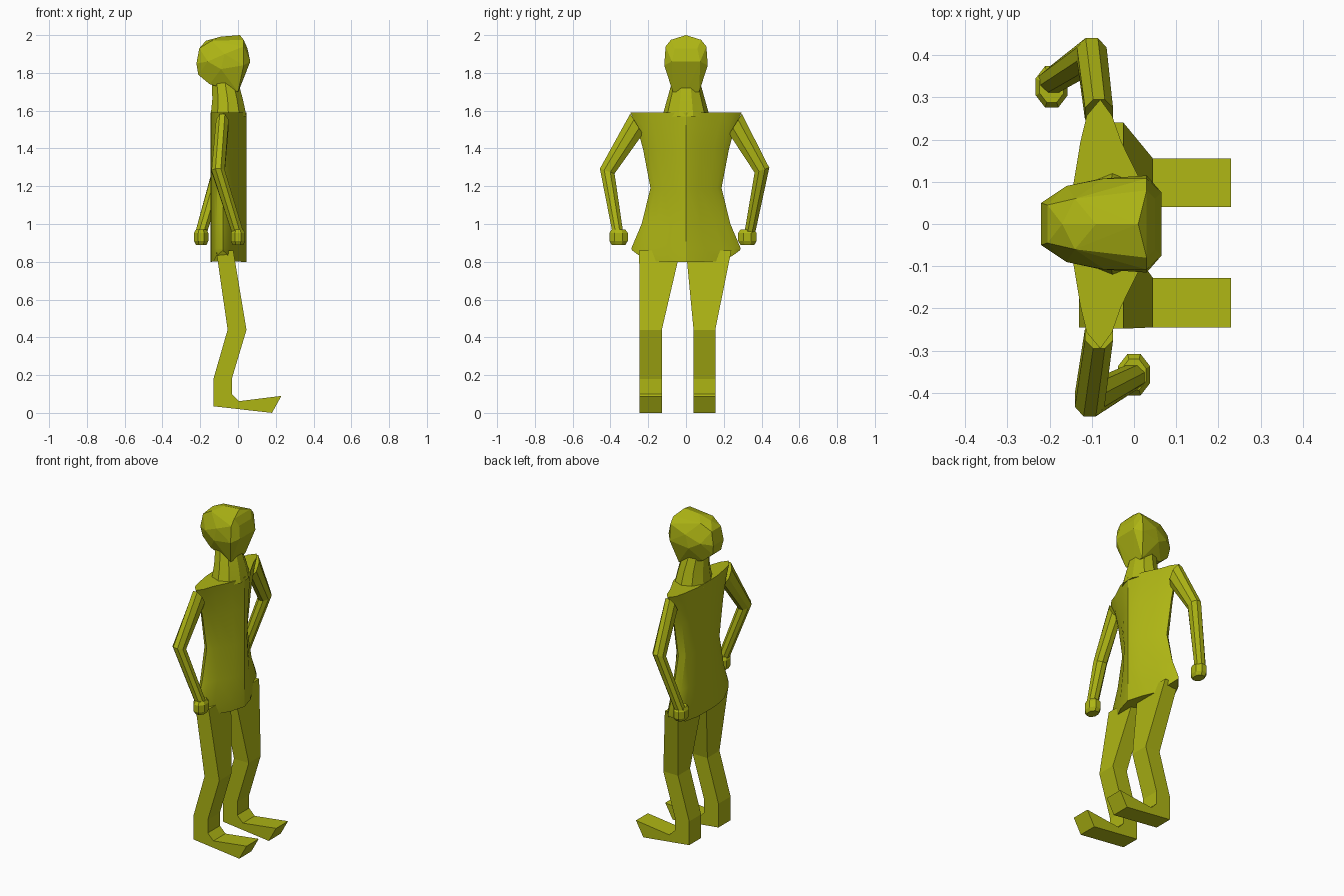
import bpy, bmesh, math
from mathutils import Vector

if "Cube" in bpy.data.objects:
    bpy.data.objects.remove(bpy.data.objects["Cube"])

olive = bpy.data.materials.new("olive")
olive.diffuse_color = (0.42, 0.46, 0.007, 1)
olive.use_nodes = True
olive.node_tree.nodes["Principled BSDF"].inputs["Base Color"].default_value = olive.diffuse_color


def finish(name, bm, angle=None):
    bmesh.ops.recalc_face_normals(bm, faces=bm.faces)
    me = bpy.data.meshes.new(name)
    bm.to_mesh(me)
    bm.free()
    me.materials.append(olive)
    ob = bpy.data.objects.new(name, me)
    bpy.context.collection.objects.link(ob)
    if angle:
        bpy.ops.object.select_all(action='DESELECT')
        ob.select_set(True)
        bpy.context.view_layer.objects.active = ob
        bpy.ops.object.shade_smooth_by_angle(angle=math.radians(angle))
    return ob


def loft(name, rings, angle=None):
    """Skin a stack of equal-length rings and cap both ends."""
    bm = bmesh.new()
    vs = [[bm.verts.new(p) for p in r] for r in rings]
    n = len(vs[0])
    for a, b in zip(vs, vs[1:]):
        for i in range(n):
            bm.faces.new((a[i], a[(i + 1) % n], b[(i + 1) % n], b[i]))
    bm.faces.new(vs[0])
    bm.faces.new(vs[-1])
    return finish(name, bm, angle)


def ellipse(cx, cy, z, rx, ry, n=8, dz=0.0):
    """Level ring; dz tilts it up along +y."""
    out = []
    for i in range(n):
        a = 2 * math.pi * (i + 0.5) / n
        out.append((cx + rx * math.cos(a), cy + ry * math.sin(a), z + dz * math.sin(a)))
    return out


def hull(name, pts):
    bm = bmesh.new()
    for p in pts:
        bm.verts.new(p)
    bmesh.ops.convex_hull(bm, input=bm.verts[:])
    loose = [v for v in bm.verts if not v.link_faces]
    bmesh.ops.delete(bm, geom=loose, context='VERTS')
    return finish(name, bm)


# Torso: lens section, waisted side profile, hem curving up at the hips
half = [(0, .045), (.33, .018), (.66, -.03), (.87, -.052), (1, -.08),
        (.87, -.112), (.66, -.127), (.33, -.143), (0, -.145)]
section = half + [(-t, x) for t, x in half[-2:0:-1]]
levels = [(1.59, .295), (1.52, .262), (1.40, .228), (1.19, .188),
          (1.0, .235), (.87, .29)]
rings = [[(x, t * w, z) for t, x in section] for z, w in levels]
rings.append([(x, t * .285, .80 + .06 * max(0, (abs(t) - .6) / .4) ** 1.5)
              for t, x in section])
loft("torso", rings, 30)

# Neck
loft("neck", [ellipse(-.05, 0, 1.57, .10, .125, 10),
              ellipse(-.055, 0, 1.66, .085, .10, 10),
              ellipse(-.07, 0, 1.76, .072, .072, 10)], 30)

# Head: faceted hull, mirrored across the middle
side = [(-.22, .05, 1.85), (-.205, .045, 1.93), (-.21, .04, 1.79),
        (-.14, .06, 1.97), (-.15, .05, 1.74), (-.16, .09, 1.86),
        (-.07, .108, 1.90), (-.09, .105, 1.82), (.03, .115, 1.84),
        (.03, .08, 1.975), (.03, .108, 1.94), (.065, .075, 1.86),
        (.05, .06, 1.93), (.0, .07, 1.70), (-.04, .065, 1.715)]
mid = [(.01, 0, 2.0), (-.09, 0, 1.992), (0, 0, 1.695), (-.17, 0, 1.97)]
hull("head", mid + side + [(x, -y, z) for x, y, z in side])

# Arms: shoulder, elbow and wrist rings, then a small fist
arms = [("left", 1, (-.10, .402, 1.285), (-.195, .338, .955), (-.195, .325, .93)),
        ("right", -1, (-.105, -.417, 1.28), (-.003, -.362, .96), (0, -.357, .93))]
for label, s, elbow, wrist, fist in arms:
    ex, ey, ez = elbow
    wx, wy, wz = wrist
    loft(label + "_arm", [
        ellipse(-.083, s * .262, 1.53, .036, .036, 8, s * .058),
        ellipse(ex, ey, ez, .038, .042, 8, s * .014),
        ellipse(wx, wy, wz, .034, .031, 8)])
    fx, fy, fz = fist
    loft(label + "_hand", [ellipse(fx, fy, fz + h, .041 * k, .053 * k, 8)
                           for h, k in ((.04, .75), (.022, 1), (-.02, 1), (-.04, .75))])

# Legs: wide hip, narrow knee and shin
shin = [((-.055, .045), .44), ((-.13, -.033), .18), ((-.13, -.033), .05)]
legs = [("left", (.0, .24), (.04, .155)), ("right", (-.248, -.03), (-.245, -.128))]
for label, hip, knee in legs:
    def box(xs, ys, z):
        return [(xs[0], ys[0], z), (xs[1], ys[0], z), (xs[1], ys[1], z), (xs[0], ys[1], z)]
    loft(label + "_leg", [box((-.115, -.025), hip, .86)] +
         [box(xs, knee, z) for xs, z in shin])
    # Foot: side profile pushed across the width of the shin
    profile = [(-.13, .035), (.18, 0), (.23, .09), (.005, .062), (-.033, .10), (-.13, .10)]
    loft(label + "_foot", [[(x, y, z) for x, z in profile] for y in knee])
